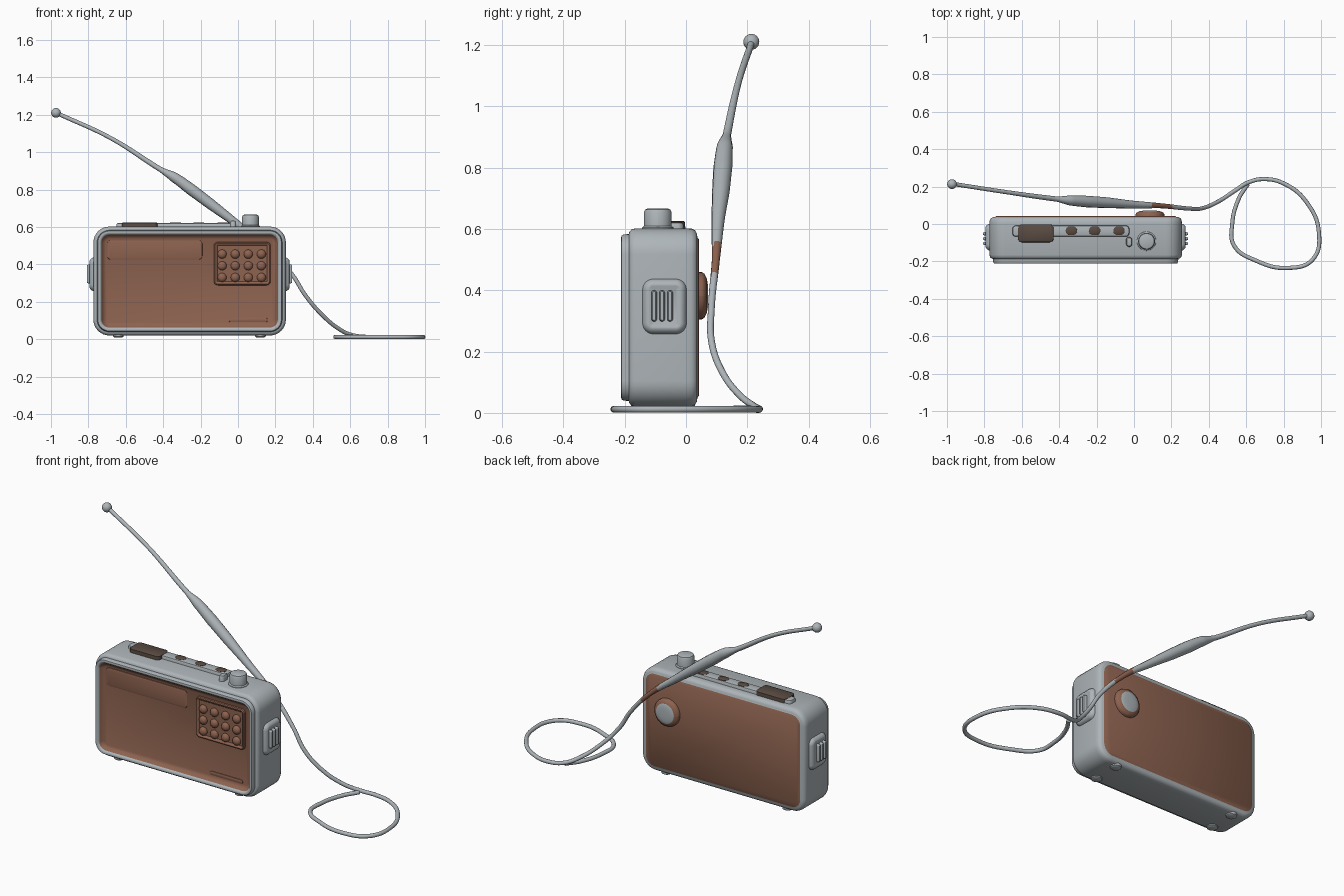
import bpy, bmesh, math
from mathutils import Vector

if "Cube" in bpy.data.objects:
    bpy.data.objects.remove(bpy.data.objects["Cube"])


def material(name, rgb):
    m = bpy.data.materials.new(name)
    m.diffuse_color = (*rgb, 1)
    m.use_nodes = True
    m.node_tree.nodes["Principled BSDF"].inputs["Base Color"].default_value = m.diffuse_color
    return m


GREY = material("grey plastic", (0.42, 0.46, 0.48))
BROWN = material("brown panel", (0.27, 0.125, 0.08))
DARK = material("dark brown button", (0.10, 0.07, 0.055))

# How (u, v, depth) maps to the world for each facing axis
AXES = {"x": lambda u, v, d: (d, u, v),
        "y": lambda u, v, d: (u, d, v),
        "z": lambda u, v, d: (u, v, d)}


def finish(name, me, mats, angle=40):
    for m in mats:
        me.materials.append(m)
    me.shade_smooth()
    me.set_sharp_from_angle(angle=math.radians(angle))
    ob = bpy.data.objects.new(name, me)
    bpy.context.collection.objects.link(ob)
    return ob


def outline(cu, cv, hu, hv, r, n=8):
    """Rounded rectangle, counter-clockwise."""
    r = max(min(r, hu, hv), 0.001)
    pts = []
    for k, (su, sv) in enumerate(((1, 1), (-1, 1), (-1, -1), (1, -1))):
        for i in range(n + 1):
            a = math.pi / 2 * (k + i / n)
            pts.append((cu + su * (hu - r) + r * math.cos(a),
                        cv + sv * (hv - r) + r * math.sin(a)))
    return pts


def loft(name, axis, box, r, rings, mats, brown_rings=()):
    """Stack rounded rectangles; rings are (depth, inset). Listed bands get material 1."""
    u0, u1, v0, v1 = box
    cu, cv, hu, hv = (u0 + u1) / 2, (v0 + v1) / 2, (u1 - u0) / 2, (v1 - v0) / 2
    bm = bmesh.new()
    loops = [[bm.verts.new(AXES[axis](u, v, d))
              for u, v in outline(cu, cv, hu - s, hv - s, r - s)] for d, s in rings]
    n = len(loops[0])
    for k in range(len(loops) - 1):
        for i in range(n):
            j = (i + 1) % n
            f = bm.faces.new((loops[k][i], loops[k][j], loops[k + 1][j], loops[k + 1][i]))
            f.material_index = int(k in brown_rings)
    bm.faces.new(loops[0]).material_index = int("start" in brown_rings)
    bm.faces.new(loops[-1]).material_index = int("end" in brown_rings)
    bmesh.ops.recalc_face_normals(bm, faces=bm.faces)
    me = bpy.data.meshes.new(name)
    bm.to_mesh(me)
    bm.free()
    return finish(name, me, mats)


def disc(name, axis, cu, cv, r, rings, mats, brown_rings=()):
    return loft(name, axis, (cu - r, cu + r, cv - r, cv + r), r, rings, mats, brown_rings)


def ball(name, loc, r, mat, scale=(1, 1, 1)):
    bm = bmesh.new()
    bmesh.ops.create_uvsphere(bm, u_segments=20, v_segments=12, radius=r)
    bmesh.ops.scale(bm, vec=scale, verts=bm.verts)
    bmesh.ops.translate(bm, vec=loc, verts=bm.verts)
    me = bpy.data.meshes.new(name)
    bm.to_mesh(me)
    bm.free()
    return finish(name, me, [mat], 180)


def tube(name, pts):
    """Smooth tube through (x, y, z, radius) points."""
    cu = bpy.data.curves.new(name, "CURVE")
    cu.dimensions = "3D"
    cu.bevel_depth = 1
    cu.bevel_resolution = 4
    cu.resolution_u = 10
    cu.use_fill_caps = True
    sp = cu.splines.new("BEZIER")
    sp.bezier_points.add(len(pts) - 1)
    for bp, p in zip(sp.bezier_points, pts):
        bp.co = p[:3]
        bp.radius = p[3]
        bp.handle_left_type = bp.handle_right_type = "AUTO"
    tmp = bpy.data.objects.new(name + "_path", cu)
    bpy.context.collection.objects.link(tmp)
    bpy.context.view_layer.update()
    dg = bpy.context.evaluated_depsgraph_get()
    me = bpy.data.meshes.new_from_object(tmp.evaluated_get(dg))
    bpy.data.objects.remove(tmp)
    me.materials.clear()
    return finish(name, me, [GREY, BROWN], 60)


# Case: brown back plate, rounded shell, groove, front lip and recessed brown front
loft("case", "y", (-0.773, 0.256, 0.02, 0.602), 0.085,
     [(0.042, 0.036), (0.037, 0.029), (0.036, 0.018), (0.030, 0.007), (0.018, 0.001),
      (0.0, 0), (-0.165, 0), (-0.178, 0.004), (-0.185, 0.012), (-0.186, 0.019),
      (-0.203, 0.020), (-0.210, 0.024), (-0.212, 0.031), (-0.209, 0.039),
      (-0.203, 0.043), (-0.188, 0.054), (-0.183, 0.066)],
     [GREY, BROWN], (0, "start", 14, 15, "end"))

# Front: keypad tray, twelve round keys and faint raised plates
loft("keypad_tray", "y", (-0.13, 0.175, 0.288, 0.52), 0.022,
     [(-0.180, 0), (-0.192, 0.002), (-0.196, 0.007), (-0.195, 0.013), (-0.187, 0.02)], [BROWN])
for i in range(4):
    for j in range(3):
        ball("key", (-0.085 + 0.07 * i, -0.190, 0.33 + 0.0625 * j), 0.024, BROWN, (1, 0.75, 1))
for name, box in (("display_plate", (-0.70, -0.19, 0.425, 0.53)),
                  ("lower_plate", (-0.05, 0.16, 0.09, 0.115))):
    loft(name, "y", box, 0.02, [(-0.181, 0), (-0.185, 0.002), (-0.187, 0.009)], [BROWN])

# Back dial: brown rim with a grey domed face
disc("back_dial", "y", 0.085, 0.382, 0.078,
     [(0.035, 0), (0.052, 0.001), (0.060, 0.006), (0.065, 0.016), (0.068, 0.022),
      (0.071, 0.04), (0.072, 0.06)], [BROWN, GREY], (4, 5, "end"))

# Side grips, each with three vertical ribs
for side, x, s in (("right", 0.25, 1), ("left", -0.767, -1)):
    loft(side + "_grip", "x", (-0.137, -0.003, 0.262, 0.432), 0.03,
         [(x - 0.01 * s, -0.006), (x + 0.010 * s, -0.004), (x + 0.020 * s, 0.003),
          (x + 0.026 * s, 0.012), (x + 0.026 * s, 0.018), (x + 0.022 * s, 0.028)], [GREY])
    for k in (-1, 0, 1):
        y = -0.078 + 0.026 * k
        loft(side + "_grip_rib", "x", (y - 0.009, y + 0.009, 0.298, 0.400), 0.009,
             [(x + 0.01 * s, 0), (x + 0.032 * s, 0), (x + 0.040 * s, 0.004)], [GREY])

# Top: raised strip, dark buttons, small pin and tuning knob
loft("top_strip", "z", (-0.65, -0.025, -0.068, -0.008), 0.02,
     [(0.59, 0), (0.613, 0), (0.619, 0.003), (0.621, 0.008)], [GREY])
loft("wide_button", "z", (-0.62, -0.43, -0.098, -0.002), 0.02,
     [(0.595, 0), (0.622, 0.001), (0.625, 0.005)], [DARK])
for x in (-0.335, -0.21, -0.08):
    loft("small_button", "z", (x - 0.031, x + 0.031, -0.060, -0.012), 0.022,
         [(0.60, 0), (0.622, 0.001), (0.625, 0.005)], [DARK])
loft("top_pin", "z", (-0.042, -0.010, -0.122, -0.07), 0.015,
     [(0.59, 0), (0.624, 0), (0.632, 0.004), (0.634, 0.009)], [GREY])
disc("tuning_knob", "z", 0.067, -0.092, 0.045,
     [(0.585, -0.008), (0.605, -0.006), (0.61, 0), (0.655, 0), (0.663, 0.004), (0.666, 0.011)],
     [GREY])

# Feet
for x in (-0.64, 0.12):
    for y in (-0.15, 0.0):
        disc("foot", "z", x, y, 0.03, [(0.03, 0), (0.014, 0.002), (0.010, 0.008)], [GREY])

# Aerial running down into the looped cord, with a brown band behind the case
aerial = tube("aerial_and_cord", [
    (-0.96, 0.213, 1.205, 0.011), (-0.68, 0.170, 1.075, 0.011), (-0.41, 0.133, 0.905, 0.014),
    (-0.34, 0.126, 0.865, 0.027), (-0.25, 0.120, 0.800, 0.031), (-0.15, 0.114, 0.725, 0.029),
    (-0.01, 0.104, 0.620, 0.021), (0.15, 0.097, 0.495, 0.013), (0.29, 0.083, 0.345, 0.011),
    (0.36, 0.083, 0.235, 0.011), (0.45, 0.120, 0.130, 0.011), (0.54, 0.178, 0.055, 0.011),
    (0.61, 0.222, 0.022, 0.011), (0.70, 0.240, 0.012, 0.011), (0.81, 0.212, 0.012, 0.011),
    (0.92, 0.120, 0.012, 0.011), (0.988, -0.04, 0.012, 0.011), (0.955, -0.19, 0.012, 0.011),
    (0.82, -0.235, 0.012, 0.011), (0.65, -0.195, 0.012, 0.011), (0.535, -0.115, 0.012, 0.011),
    (0.525, 0.0, 0.012, 0.011), (0.56, 0.135, 0.012, 0.011), (0.61, 0.215, 0.014, 0.011)])
for f in aerial.data.polygons:
    f.material_index = int(0.10 < f.center.x < 0.21)
ball("aerial_tip", (-0.973, 0.213, 1.210), 0.026, GREY)
